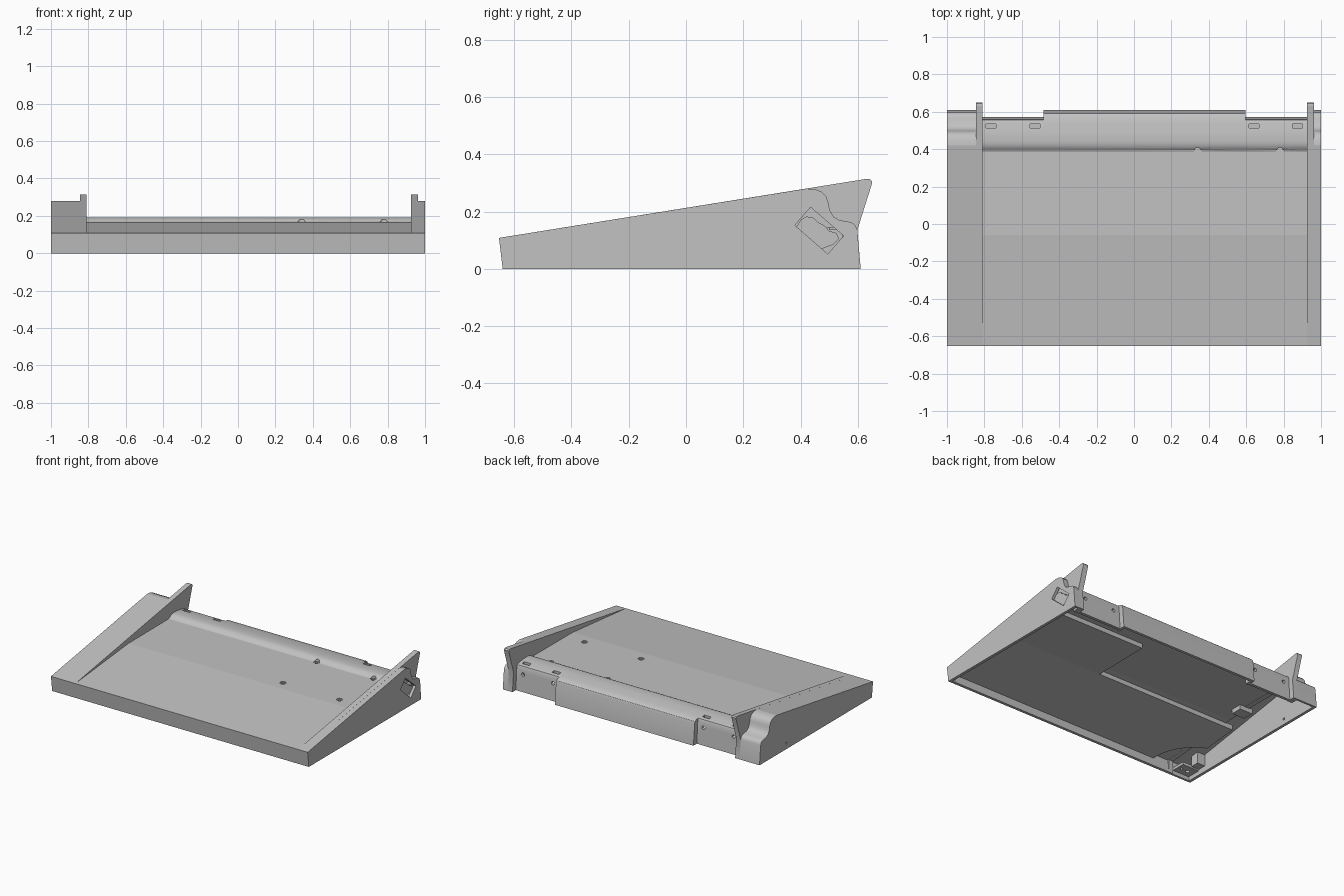
import bpy, bmesh, math
from mathutils import Vector, Matrix

cube = bpy.data.objects.get("Cube")
if cube:
    bpy.data.objects.remove(cube, do_unlink=True)

grey = bpy.data.materials.new("warm_grey_plastic")
grey.use_nodes = True
colour = (0.54, 0.54, 0.54, 1)
grey.diffuse_color = colour
grey.node_tree.nodes["Principled BSDF"].inputs["Base Color"].default_value = colour


def finish(name, bm):
    bmesh.ops.recalc_face_normals(bm, faces=bm.faces)
    mesh = bpy.data.meshes.new(name)
    bm.to_mesh(mesh)
    bm.free()
    mesh.materials.append(grey)
    ob = bpy.data.objects.new(name, mesh)
    bpy.context.collection.objects.link(ob)
    return ob


def prism(name, profile, x0, x1):
    """Extrude a closed (y, z) profile along x."""
    bm = bmesh.new()
    ends = [[bm.verts.new((x, y, z)) for y, z in profile] for x in (x0, x1)]
    for loop in ends:
        bm.faces.new(loop)
    n = len(profile)
    for i in range(n):
        j = (i + 1) % n
        bm.faces.new((ends[0][i], ends[0][j], ends[1][j], ends[1][i]))
    return finish(name, bm)


def skin(path, t):
    """Close an open path into a wall of thickness t on its inner side."""
    pts = [Vector(p) for p in path]
    inner = []
    for i, p in enumerate(pts):
        a = (p - pts[max(i - 1, 0)]) if i else pts[1] - p
        b = (pts[i + 1] - p) if i < len(pts) - 1 else a
        a, b = a.normalized(), b.normalized()
        na, nb = Vector((a.y, -a.x)), Vector((b.y, -b.x))
        inner.append(p + (na + nb) * t / (1 + na.dot(nb)))
    inner[0].y, inner[-1].y = pts[0].y, pts[-1].y
    return [tuple(p) for p in pts + inner[::-1]]


def box(name, lo, hi):
    return prism(name, [(lo[1], lo[2]), (hi[1], lo[2]), (hi[1], hi[2]), (lo[1], hi[2])], lo[0], hi[0])


def rod(name, centre, r, depth, axis="Z", segments=20):
    bm = bmesh.new()
    rot = Matrix() if axis == "Z" else Matrix.Rotation(math.pi / 2, 4, "Y" if axis == "X" else "X")
    bmesh.ops.create_cone(bm, cap_ends=True, segments=segments, radius1=r, radius2=r, depth=depth,
                          matrix=Matrix.Translation(centre) @ rot)
    return finish(name, bm)


def cut(ob, cutters):
    for c in cutters:
        c.hide_render = True
        m = ob.modifiers.new("cut", "BOOLEAN")
        m.operation, m.solver, m.object = "DIFFERENCE", "EXACT", c
        bpy.context.view_layer.objects.active = ob
        bpy.ops.object.modifier_apply(modifier=m.name)
        bpy.data.objects.remove(c, do_unlink=True)


L_IN, R_IN = -0.81, 0.925          # inner faces of the two side housings
L_EAR, R_EAR = -0.845, 0.963       # outer faces of the upright fins
B0, B1 = -0.485, 0.595             # span of the rear bulge
T = 0.02

# Profiles as (y, z)
front = [(-0.64, 0), (-0.653, 0.108)]
s_curve = [(0.42, 0.28), (0.45, 0.278), (0.475, 0.268), (0.49, 0.252), (0.497, 0.23), (0.502, 0.205),
           (0.515, 0.182), (0.535, 0.17), (0.565, 0.165), (0.582, 0.16), (0.592, 0.151), (0.598, 0.135), (0.61, 0)]
deck = [(-0.06, 0.165), (0.385, 0.167)]
ridge = [(0.395, 0.17), (0.405, 0.18), (0.42, 0.187), (0.44, 0.19), (0.49, 0.188), (0.545, 0.178)]
side_path = front + s_curve
fin = front + [(0.63, 0.314), (0.643, 0.313), (0.65, 0.305), (0.648, 0.293), (0.598, 0.135), (0.61, 0),
               (0.55, 0), (0.55, 0.145), (-0.06, 0.145), (-0.62, 0.09), (-0.62, 0)]

# Central deck: recessed rear at both ends, bulge in the middle
bulge = [(0.582, 0.171), (0.592, 0.163), (0.597, 0.148), (0.61, 0)]
low_back = front + deck + ridge + [(0.556, 0.174), (0.561, 0.162), (0.572, 0)]
high_back = front + deck + ridge + bulge
parts = [prism("deck_right", skin(low_back, T), L_IN, B0),
         prism("deck_centre", skin(high_back, T), B0, B1),
         prism("deck_left", skin(low_back, T), B1, R_IN)]
rear_cap = [(0.545, 0), (0.545, 0.178)] + bulge
parts += [prism("bulge_end_right", rear_cap, B0, B0 + T), prism("bulge_end_left", rear_cap, B1 - T, B1)]

# Slots with closed floors in the ridge, and round holes in the rear wall
for ob, xs in ((parts[0], (-0.765, -0.53)), (parts[2], (0.642, 0.875))):
    for x in xs:
        cut(ob, [box("slot_cutter", (x - 0.027, 0.512, 0.12), (x + 0.027, 0.535, 0.25)),
                 rod("hole_cutter", (x, 0.57, 0.12), 0.012, 0.1, "Y")])
        parts.append(box("slot_floor", (x - 0.035, 0.5, 0.135), (x + 0.035, 0.545, 0.15)))

# Countersunk screw holes
for ob, x in ((parts[1], 0.34), (parts[2], 0.78)):
    for y, z in ((0.015, 0.165), (0.388, 0.168)):
        cut(ob, [rod("countersink_cutter", (x, y, z + 0.02), 0.02, 0.05),
                 rod("hole_cutter", (x, y, z + 0.02), 0.011, 0.064)])

# Side housings: hollow skin, outer wall and fin
for side, outer, ear, inner in (("right", -1, L_EAR, L_IN), ("left", 1, R_EAR, R_IN)):
    d = 1 if outer < 0 else -1
    wall = prism(side + "_outer_wall", side_path, outer, outer + d * T)
    parts += [wall, prism(side + "_housing_skin", skin(side_path, 0.015), outer + d * T, ear),
              prism(side + "_fin", fin, ear, inner)]
    if side == "left":
        window = [(0.435, 0.215), (0.55, 0.115), (0.495, 0.052), (0.38, 0.152)]
        cut(wall, [prism("window_cutter", window, 0.95, 1.05)])
    else:
        cut(wall, [rod("hole_cutter", (-1, 0.31, 0.04), 0.008, 0.1, "X")])

# Wavy catch seen inside the side window
catch = [(0.4, 0.17), (0.42, 0.183), (0.445, 0.178), (0.462, 0.162), (0.485, 0.15), (0.5, 0.132), (0.525, 0.125),
         (0.535, 0.105), (0.515, 0.085), (0.495, 0.078), (0.475, 0.07), (0.445, 0.07), (0.425, 0.085),
         (0.42, 0.11), (0.405, 0.13), (0.385, 0.145)]
parts.append(prism("window_catch", catch, 0.93, 0.985))

# Underside: thick front pad with a rounded corner, side pad and bracket
pad = prism("underside_pad", [(-0.63, 0.058), (-0.1, 0.11), (-0.1, 0.145), (-0.63, 0.095)], -0.9, 0.2)
cut(pad, [rod("corner_cutter", (-1, -0.65, 0.1), 0.315, 0.3, segments=64)])
side_pad = prism("underside_side_pad", [(-0.63, 0.058), (-0.1, 0.11), (0.32, 0.115), (0.32, 0.15),
                                        (-0.06, 0.148), (-0.63, 0.095)], 0.2, R_IN)
bracket = box("underside_bracket", (-0.87, 0.05, 0.115), (-0.77, 0.13, 0.15))

# Drilled plate and post in the front corner
corner = box("corner_plate", (-0.98, -0.63, 0.03), (-0.85, -0.53, 0.05))
cut(corner, [rod("hole_cutter", (-0.93, -0.58, 0.04), 0.014, 0.1),
             rod("hole_cutter", (-0.88, -0.58, 0.04), 0.009, 0.1)])
parts += [pad, side_pad, bracket, corner, box("corner_post", (-0.98, -0.53, 0.04), (-0.92, -0.47, 0.12))]

# Smooth curved surfaces while keeping edges crisp and the deck flat
bpy.ops.object.select_all(action="DESELECT")
for ob in parts:
    ob.select_set(True)
bpy.context.view_layer.objects.active = parts[0]
bpy.ops.object.shade_smooth_by_angle(angle=math.radians(32))
for ob in parts:
    for face in ob.data.polygons:
        if face.center.y < 0.385:
            face.use_smooth = False
